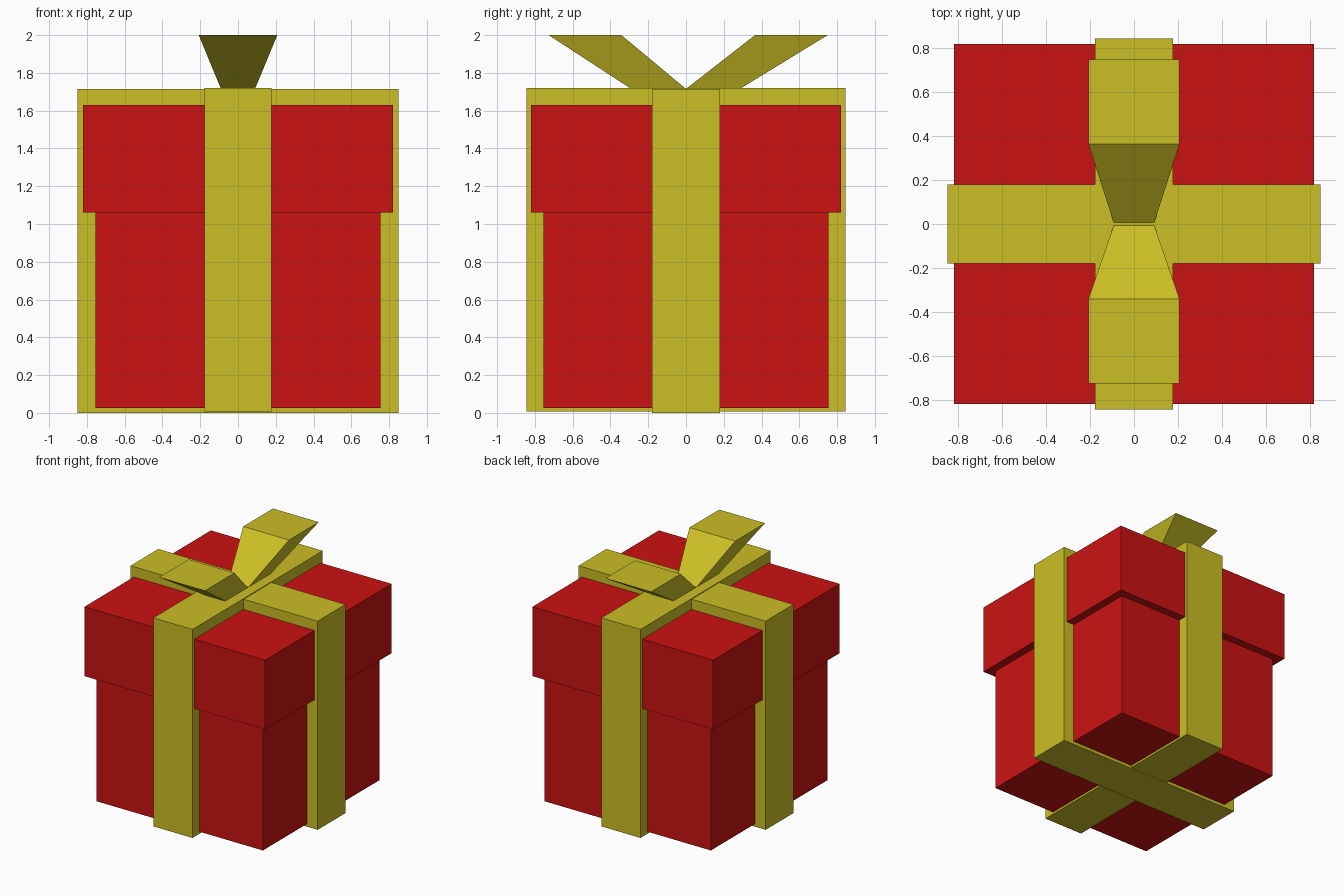
import bpy
import bmesh

if "Cube" in bpy.data.objects:
    bpy.data.objects.remove(bpy.data.objects["Cube"])


def material(name, color):
    m = bpy.data.materials.new(name)
    m.diffuse_color = (*color, 1)
    m.use_nodes = True
    m.node_tree.nodes["Principled BSDF"].inputs["Base Color"].default_value = m.diffuse_color
    return m


RED = material("red_paper", (0.6, 0.006, 0.006))
GOLD = material("gold_ribbon", (0.6, 0.52, 0.018))


def prism(name, bottom, top, z0, z1, mat):
    """Six-sided solid; bottom and top are (half width x, y min, y max)."""
    bm = bmesh.new()
    rings = []
    for (hx, y0, y1), z in ((bottom, z0), (top, z1)):
        corners = ((-hx, y0), (hx, y0), (hx, y1), (-hx, y1))
        rings.append([bm.verts.new((x, y, z)) for x, y in corners])
    lo, hi = rings
    bm.faces.new(lo[::-1])
    bm.faces.new(hi)
    for i in range(4):
        j = (i + 1) % 4
        bm.faces.new((lo[i], lo[j], hi[j], hi[i]))
    bmesh.ops.recalc_face_normals(bm, faces=bm.faces)
    mesh = bpy.data.meshes.new(name)
    bm.to_mesh(mesh)
    bm.free()
    mesh.materials.append(mat)
    ob = bpy.data.objects.new(name, mesh)
    bpy.context.collection.objects.link(ob)
    return ob


def box(name, hx, hy, z0, z1, mat):
    return prism(name, (hx, -hy, hy), (hx, -hy, hy), z0, z1, mat)


# Gift box and its overhanging lid
box("box", 0.755, 0.755, 0.025, 1.06, RED)
box("lid", 0.82, 0.82, 1.06, 1.63, RED)

# Crossed ribbon bands wrapping the whole box
box("ribbon_side_to_side", 0.85, 0.18, 0.0, 1.714, GOLD)
box("ribbon_front_to_back", 0.178, 0.845, 0.008, 1.72, GOLD)

# Bow: two flaring tails leaning away from the middle
prism("bow_back", (0.09, 0.0, 0.285), (0.208, 0.365, 0.75), 1.715, 2.0, GOLD)
prism("bow_front", (0.09, -0.29, 0.0), (0.208, -0.727, -0.342), 1.715, 2.0, GOLD)
